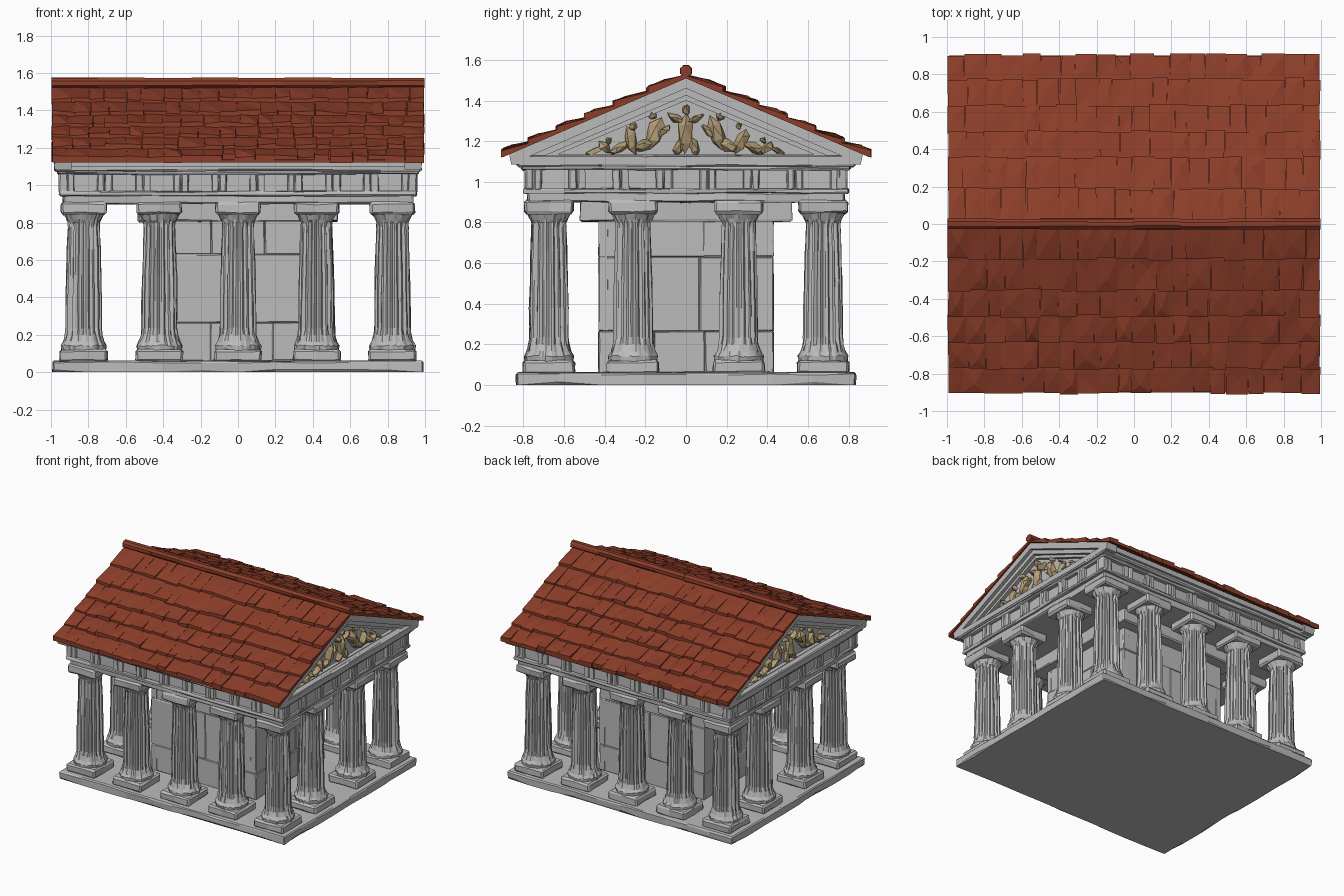
import bpy, bmesh, math, random
from mathutils import Vector, Matrix

if "Cube" in bpy.data.objects:
    bpy.data.objects.remove(bpy.data.objects["Cube"])

random.seed(7)
R = random.uniform


def material(name, rgb):
    m = bpy.data.materials.new(name)
    m.diffuse_color = (*rgb, 1)
    m.use_nodes = True
    m.node_tree.nodes["Principled BSDF"].inputs["Base Color"].default_value = m.diffuse_color
    return m


STONE = material("grey stone", (0.50, 0.50, 0.50))
TILE = material("red clay tile", (0.262, 0.047, 0.022))
TAN = material("tan relief", (0.456, 0.337, 0.181))


def finish(name, bm, mat):
    bmesh.ops.recalc_face_normals(bm, faces=bm.faces)
    me = bpy.data.meshes.new(name)
    bm.to_mesh(me)
    bm.free()
    me.materials.append(mat)
    ob = bpy.data.objects.new(name, me)
    bpy.context.collection.objects.link(ob)
    return ob


def jitter(verts, a):
    for v in verts:
        v.co += Vector((R(-a, a), R(-a, a), R(-a, a)))


def block(bm, lo, hi, bevel=0.008, step=0.22, rough=0.004):
    """Worn stone block: bevelled box, sliced along its length, vertices nudged."""
    t = bmesh.new()
    lo, hi = Vector(lo), Vector(hi)
    size = hi - lo
    bmesh.ops.create_cube(t, size=1, matrix=Matrix.Translation((lo + hi) / 2) @ Matrix.Diagonal((*size, 1)))
    bmesh.ops.bevel(t, geom=t.edges[:], offset=bevel, segments=1, affect='EDGES')
    for ax in range(3):
        n = int(size[ax] / step)
        no = Vector((0, 0, 0))
        no[ax] = 1
        for i in range(1, n + 1):
            co = lo + size * (i / (n + 1))
            bmesh.ops.bisect_plane(t, geom=t.verts[:] + t.edges[:] + t.faces[:], plane_co=co, plane_no=no)
    jitter(t.verts, rough)
    me = bpy.data.meshes.new("temp")
    t.to_mesh(me)
    t.free()
    bm.from_mesh(me)
    bpy.data.meshes.remove(me)


def slab(bm, x, y, z0, z1, **kw):
    block(bm, (-x, -y, z0), (x, y, z1), **kw)


def prism(bm, pts, x0, x1):
    """Extrude a (y, z) outline along x."""
    a = [bm.verts.new((x0, *p)) for p in pts]
    b = [bm.verts.new((x1, *p)) for p in pts]
    bm.faces.new(a)
    bm.faces.new(b[::-1])
    for i in range(len(pts)):
        j = (i + 1) % len(pts)
        bm.faces.new((a[i], a[j], b[j], b[i]))


def frame(bm, outer, inner, x0, x1):
    """Ring between two (y, z) outlines, extruded along x."""
    loops = [[bm.verts.new((x, *p)) for p in pts]
             for x, pts in ((x0, outer), (x1, outer), (x1, inner), (x0, inner))]
    n = len(outer)
    for k in range(4):
        p, q = loops[k], loops[(k + 1) % 4]
        for i in range(n):
            j = (i + 1) % n
            bm.faces.new((p[i], p[j], q[j], q[i]))


# floor platform
bm = bmesh.new()
slab(bm, 0.99, 0.835, 0.004, 0.06)
for v in bm.verts:
    if v.co.z < 0.012:
        v.co.z = 0
finish("platform", bm, STONE)

# columns: square plinth, flared base, fluted shaft, flared capital, square abacus
PROFILE = [(0.115, 0.118, 0), (0.142, 0.122, 0), (0.165, 0.108, 0), (0.20, 0.098, .5), (0.235, 0.094, 1),
           (0.38, 0.093, 1), (0.52, 0.090, 1), (0.66, 0.086, 1), (0.775, 0.082, 1), (0.80, 0.083, .4),
           (0.815, 0.090, 0), (0.85, 0.108, 0)]
FLUTES = 16


def column(name, x, y):
    bm = bmesh.new()
    block(bm, (x - .127, y - .127, 0.055), (x + .127, y + .127, 0.122), bevel=0.012)
    block(bm, (x - .12, y - .12, 0.843), (x + .12, y + .12, 0.91), bevel=0.012)
    n = FLUTES * 3
    rings = []
    wear = [R(-.003, .003) for _ in range(n)]
    for z, r, flute in PROFILE:
        ring = []
        for i in range(n):
            a = math.tau * i / n
            rr = r + (0.002 if i % 3 else -0.011) * flute + wear[i] + R(-.003, .003)
            ring.append(bm.verts.new((x + rr * math.cos(a), y + rr * math.sin(a), z + R(-.005, .005))))
        rings.append(ring)
    for p, q in zip(rings, rings[1:]):
        for i in range(n):
            j = (i + 1) % n
            bm.faces.new((p[i], p[j], q[j], q[i]))
    bm.faces.new(rings[0][::-1])
    bm.faces.new(rings[-1])
    finish(name, bm, STONE)


for s in (-1, 1):
    for cx in (-0.825, -0.42, 0, 0.42, 0.825):
        column("long_side_column", cx, s * 0.675)
    for cy in (-0.26, 0.26):
        column("end_column", s * 0.825, cy)

# inner chamber: core plus courses of large wall blocks
bm = bmesh.new()
slab(bm, 0.445, 0.415, 0.05, 0.85, rough=0)
for z0, z1, n in ((0.06, 0.265, 3), (0.265, 0.63, 2), (0.63, 0.81, 3)):
    for s in (-1, 1):
        for along, hx, hy in ((0, 0.46, 0.43), (1, 0.43, 0.46)):
            cuts = [-hx] + [-hx + 2 * hx * (i + R(-.2, .2)) / n for i in range(1, n)] + [hx]
            for a, b in zip(cuts, cuts[1:]):
                d0, d1 = sorted((s * (hy - .05), s * hy))
                lo, hi = ((d0, a, z0), (d1, b, z1)) if along else ((a, d0, z0), (b, d1, z1))
                block(bm, lo, hi, bevel=0.005, step=0.4, rough=0.003)
finish("inner_chamber", bm, STONE)
bm = bmesh.new()
slab(bm, 0.535, 0.52, 0.805, 0.91)
finish("chamber_lintel", bm, STONE)

# entablature: architrave, fillet, frieze, cornice
bm = bmesh.new()
slab(bm, 0.935, 0.78, 0.90, 0.95)
slab(bm, 0.955, 0.80, 0.943, 0.967, bevel=0.005)
slab(bm, 0.935, 0.77, 0.96, 1.08)
slab(bm, 0.965, 0.81, 1.058, 1.085)
slab(bm, 0.98, 0.83, 1.075, 1.13)
finish("entablature", bm, STONE)

# frieze blocks, each of two upright bars
bm = bmesh.new()


def triglyph(c, s, along, depth):
    for o in (-0.021, 0.021):
        d0, d1 = sorted((s * (depth - .05), s * depth))
        a, b = c + o - .019, c + o + .019
        lo, hi = ((d0, a, .962), (d1, b, 1.065)) if along else ((a, d0, .962), (b, d1, 1.065))
        block(bm, lo, hi, bevel=0.006, rough=0.003)


for s in (-1, 1):
    for i in range(10):
        triglyph(-0.915 + i * 1.83 / 9, s, 0, 0.792)
    for i in range(8):
        triglyph(-0.75 + i * 1.5 / 7, s, 1, 0.958)
finish("frieze_blocks", bm, STONE)

# gable body and stepped pediment frames
bm = bmesh.new()
prism(bm, [(-.85, 1.10), (.85, 1.10), (.85, 1.14), (0, 1.505), (-.85, 1.14)], -0.90, 0.90)
finish("gable_body", bm, STONE)
STEPS = [[(-.86, 1.085), (.86, 1.085), (.87, 1.135), (0, 1.51), (-.87, 1.135)],
         [(-.77, 1.125), (.77, 1.125), (.76, 1.13), (0, 1.46), (-.76, 1.13)],
         [(-.69, 1.13), (.69, 1.13), (.68, 1.135), (0, 1.425), (-.68, 1.135)],
         [(-.63, 1.135), (.63, 1.135), (.62, 1.14), (0, 1.40), (-.62, 1.14)]]
for s in (-1, 1):
    bm = bmesh.new()
    for outer, inner, x in zip(STEPS, STEPS[1:], (0.982, 0.955, 0.93)):
        frame(bm, outer, inner, s * 0.89, s * x)
    finish("pediment_frame", bm, STONE)

# carved relief figures, lower toward the corners
for s in (-1, 1):
    bm = bmesh.new()

    def lump(y, z, ry, rz, tilt=0.0):
        m = (Matrix.Translation((s * 0.905, y, z)) @ Matrix.Rotation(tilt, 4, 'X')
             @ Matrix.Diagonal((0.038, ry, rz, 1)))
        new = bmesh.ops.create_icosphere(bm, subdivisions=1, radius=1, matrix=m)["verts"]
        jitter(new, 0.008)

    lump(0, 1.235, 0.04, 0.10)
    lump(0, 1.355, 0.026, 0.03)
    for k in (-1, 1):
        lump(k * .05, 1.31, 0.05, 0.018, k * .4)
        lump(k * .035, 1.17, 0.025, 0.05, k * .3)
        lump(k * .15, 1.24, 0.045, 0.085, k * .3)
        lump(k * .165, 1.325, 0.022, 0.024)
        lump(k * .11, 1.25, 0.05, 0.018, -k * .7)
        lump(k * .20, 1.18, 0.06, 0.03, -k * .5)
        lump(k * .27, 1.20, 0.035, 0.07, -k * .3)
        lump(k * .26, 1.275, 0.02, 0.022)
        lump(k * .33, 1.165, 0.06, 0.025, -k * .4)
        lump(k * .40, 1.165, 0.04, 0.025, k * .6)
        lump(k * .38, 1.205, 0.016, 0.018)
        lump(k * .45, 1.155, 0.045, 0.014, -k * .35)
    finish("relief_figures", bm, TAN)


# roof: sheet under rows of uneven overlapping tiles, and ridge cap
def roof_z(y):
    return 1.515 - 0.43 * abs(y)


bm = bmesh.new()
outline = [(y, roof_z(y) + h) for h, ys in ((0.008, (-.9, 0, .9)), (-0.006, (.9, 0, -.9))) for y in ys]
prism(bm, outline, -0.99, 0.99)
finish("roof_sheet", bm, TILE)

ROWS = [0.0, 0.19, 0.355, 0.495, 0.635, 0.775, 0.905]
bm = bmesh.new()
for s in (-1, 1):
    for y0, y1 in zip(ROWS, ROWS[1:]):
        n = 20
        xs = [-0.995] + [-0.995 + 1.99 * (i + R(-.22, .22)) / n for i in range(1, n)] + [0.995]
        for a, b in zip(xs, xs[1:]):
            low = y1 + R(-.008, .008)
            lift = R(0.024, 0.036)
            top, bot = [], []
            for x, y, h in ((a, y0 - .01, .010), (b, y0 - .01, .010), (b, low, lift), (a, low, lift)):
                y = max(y, 0)
                xx = max(-.998, min(.998, x + R(-.004, .004)))
                top.append(bm.verts.new((xx, s * y, roof_z(y) + h + R(-.006, .006))))
                bot.append(bm.verts.new((xx, s * y, roof_z(y) - .004)))
            mid = bm.verts.new(((a + b) / 2 + R(-.02, .02), s * ((y0 + low) / 2 + R(-.03, .03)),
                                roof_z((y0 + low) / 2) + 0.024 + R(-.004, .006)))
            bm.faces.new(bot[::-1])
            for i in range(4):
                j = (i + 1) % 4
                bm.faces.new((top[i], top[j], mid))
                bm.faces.new((bot[i], bot[j], top[j], top[i]))
finish("roof_tiles", bm, TILE)

bm = bmesh.new()
cap = [(0.03 * math.cos(math.tau * i / 8 + .39), 1.546 + 0.03 * math.sin(math.tau * i / 8 + .39)) for i in range(8)]
for i in range(8):
    prism(bm, [(y + R(-.003, .003), z + R(-.002, .002)) for y, z in cap], -0.998 + i * .2495, -0.998 + (i + 1) * .2495)
finish("ridge_cap", bm, TILE)
